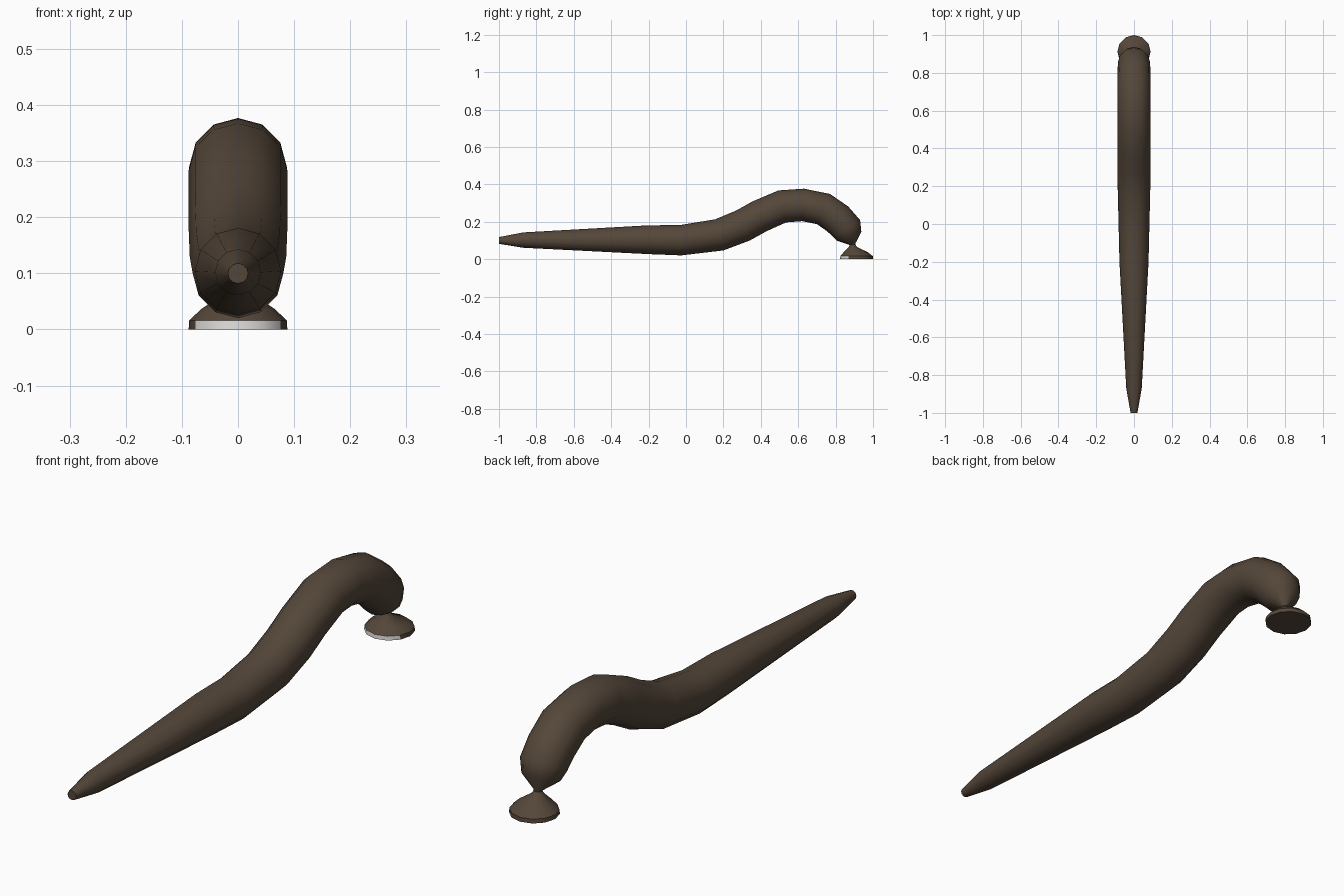
import bpy
import bmesh
from math import sin, cos, pi, radians
from mathutils import Vector

cube = bpy.data.objects.get("Cube")
if cube:
    bpy.data.objects.remove(cube, do_unlink=True)

SIDES = 12


def make_material(name, rgb):
    mat = bpy.data.materials.new(name)
    mat.use_nodes = True
    mat.diffuse_color = (*rgb, 1)
    mat.node_tree.nodes["Principled BSDF"].inputs["Base Color"].default_value = (*rgb, 1)
    return mat


brown = make_material("dark brown skin", (0.09, 0.063, 0.042))
pale = make_material("pale rim", (0.75, 0.73, 0.71))


def loft(name, stations, mats, upright=False):
    """Skin round rings along (y, z, radius) stations, capping both ends."""
    centres = [Vector((0, y, z)) for y, z, r in stations]
    bm = bmesh.new()
    rings = []
    for i, (c, station) in enumerate(zip(centres, stations)):
        before, after = centres[max(i - 1, 0)], centres[min(i + 1, len(centres) - 1)]
        # average the directions of the two neighbouring segments
        t = (c - before).normalized() + (after - c).normalized()
        t = Vector((0, 0, -1)) if upright else t.normalized()
        side, up = Vector((1, 0, 0)), Vector((0, -t.z, t.y))
        angles = [2 * pi * k / SIDES for k in range(SIDES)]
        rings.append([bm.verts.new(c + station[2] * (side * sin(a) + up * cos(a)))
                      for a in angles])
    for a, b in zip(rings, rings[1:]):
        for k in range(SIDES):
            n = (k + 1) % SIDES
            bm.faces.new((a[k], a[n], b[n], b[k]))
    bm.faces.new(rings[0])
    bm.faces.new(rings[-1])
    bmesh.ops.recalc_face_normals(bm, faces=bm.faces[:])
    mesh = bpy.data.meshes.new(name)
    bm.to_mesh(mesh)
    bm.free()
    for mat in mats:
        mesh.materials.append(mat)
    obj = bpy.data.objects.new(name, mesh)
    bpy.context.collection.objects.link(obj)
    bpy.ops.object.select_all(action="DESELECT")
    obj.select_set(True)
    bpy.context.view_layer.objects.active = obj
    bpy.ops.object.shade_smooth_by_angle(angle=radians(35))
    return obj


# Arched body, from the pointed front end to the narrow neck
loft("body", [
    (-1.0, 0.10, 0.018), (-0.87, 0.102, 0.041), (-0.2, 0.104, 0.077),
    (-0.03, 0.101, 0.081), (0.178, 0.13, 0.086), (0.305, 0.18, 0.088),
    (0.395, 0.23, 0.088), (0.515, 0.282, 0.088), (0.625, 0.29, 0.087),
    (0.735, 0.268, 0.088), (0.81, 0.216, 0.087), (0.858, 0.165, 0.085),
    (0.873, 0.122, 0.069), (0.89, 0.08, 0.016), (0.891, 0.07, 0.015),
], [brown])

# Domed sucker foot
foot = loft("sucker_foot", [
    (0.891, 0.078, 0.015), (0.892, 0.064, 0.023), (0.908, 0.037, 0.065),
    (0.912, 0.016, 0.087), (0.912, 0.0, 0.088),
], [brown, pale], upright=True)

# Pale patch on the front of the foot's rim
for face in foot.data.polygons:
    if face.center.z < 0.012 and face.normal.y < -0.6:
        face.material_index = 1
